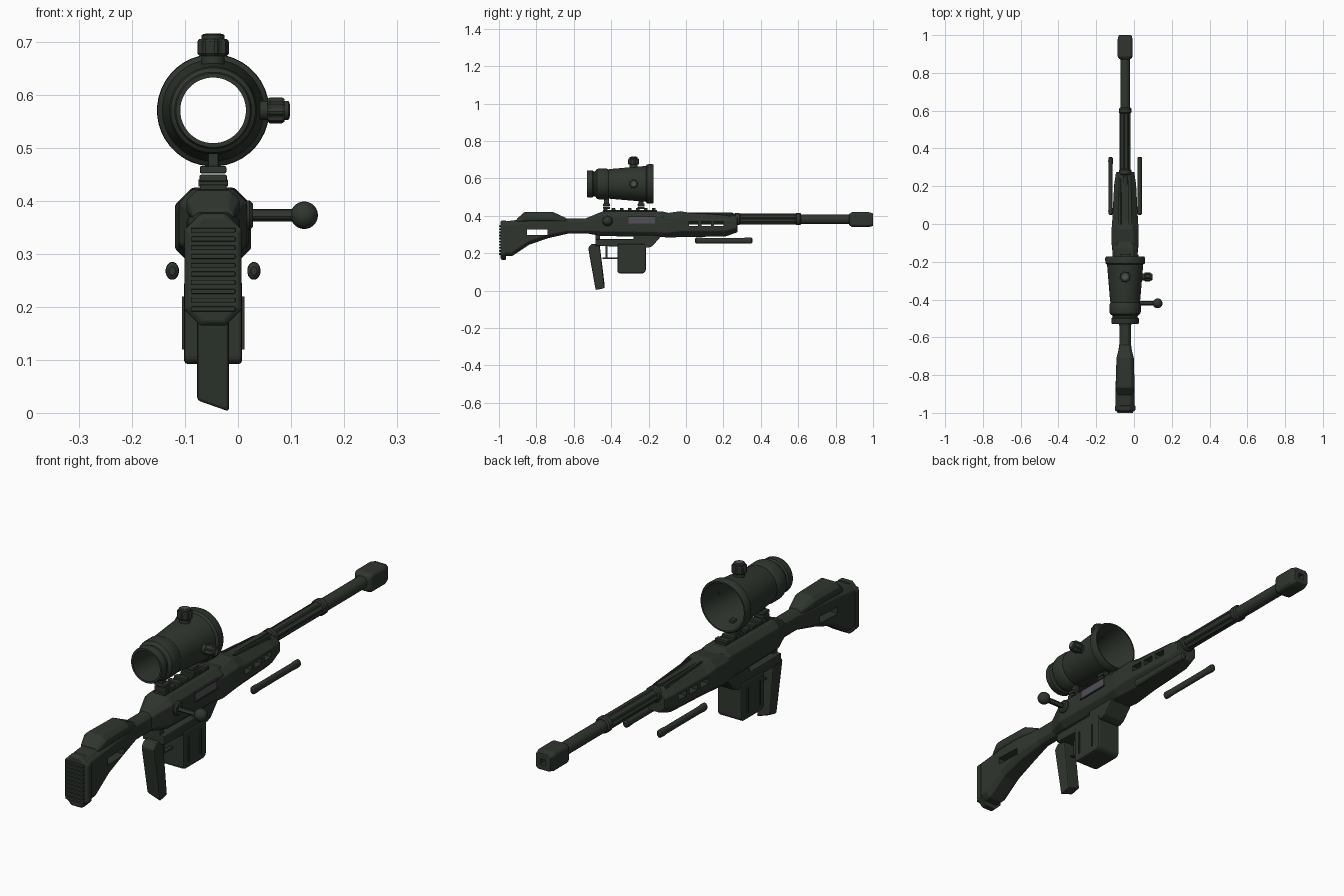
import bpy, bmesh, math
from mathutils import Vector

if "Cube" in bpy.data.objects:
    bpy.data.objects.remove(bpy.data.objects["Cube"])

CX = -0.047  # centre line of the body


def material(name, rgb, rough=0.6):
    m = bpy.data.materials.new(name)
    m.use_nodes = True
    m.diffuse_color = (*rgb, 1)
    bsdf = m.node_tree.nodes["Principled BSDF"]
    bsdf.inputs["Base Color"].default_value = (*rgb, 1)
    bsdf.inputs["Roughness"].default_value = rough
    return m


GREEN = material("dark green", (0.028, 0.037, 0.027))
GREY = material("steel grey", (0.085, 0.08, 0.095))


def finish(name, bm, mat=GREEN, bevel=0, smooth=False):
    bmesh.ops.recalc_face_normals(bm, faces=bm.faces)
    me = bpy.data.meshes.new(name)
    bm.to_mesh(me)
    bm.free()
    ob = bpy.data.objects.new(name, me)
    bpy.context.collection.objects.link(ob)
    me.materials.append(mat)
    if bevel:
        mod = ob.modifiers.new("bevel", "BEVEL")
        mod.width, mod.segments, mod.limit_method = bevel, 2, "ANGLE"
    if smooth:
        bpy.ops.object.select_all(action="DESELECT")
        ob.select_set(True)
        bpy.context.view_layer.objects.active = ob
        bpy.ops.object.shade_smooth_by_angle(angle=math.radians(35))
    return ob


def skin(bm, rings, closed=False):
    """Join rings of points with quads, capping the ends unless closed."""
    rings = [[bm.verts.new(p) for p in ring] for ring in rings]
    n = len(rings[0])
    pairs = list(zip(rings, rings[1:])) + ([(rings[-1], rings[0])] if closed else [])
    for a, b in pairs:
        for i in range(n):
            bm.faces.new((a[i], a[(i + 1) % n], b[(i + 1) % n], b[i]))
    if not closed:
        bm.faces.new(rings[0])
        bm.faces.new(rings[-1])


def loft(name, sections, bevel=0.004):
    """Chamfered sections along y: (y, half width, bottom, top, chamfer)."""
    bm = bmesh.new()
    rings = []
    for y, w, lo, hi, c in sections:
        half = [(w - c, lo), (w, lo + c), (w, hi - c), (w - c, hi)]
        ring = half + [(-x, z) for x, z in reversed(half)]
        rings.append([(CX + x, y, z) for x, z in ring])
    skin(bm, rings)
    return finish(name, bm, bevel=bevel)


def prism(name, outline, half, x=CX, mat=GREEN, bevel=0.004):
    """Side outline of (y, z) points given thickness across x."""
    bm = bmesh.new()
    skin(bm, [[(x + s * half, y, z) for y, z in outline] for s in (-1, 1)])
    return finish(name, bm, mat, bevel)


def lathe(name, profile, axis, origin, n=24, flute=0, closed=False, mat=GREEN):
    """Turn (radius, distance) points about an axis; flute sinks every other pair."""
    bm = bmesh.new()
    rings = []
    for r, t in profile:
        ring = []
        for i in range(n):
            a = math.tau * (i + 0.5) / n
            q = r * (1 - flute * (i % 4 > 1))
            u, v = q * math.cos(a), q * math.sin(a)
            p = {"X": (t, u, v), "Y": (u, t, v), "Z": (u, v, t)}[axis]
            ring.append(Vector(origin) + Vector(p))
        rings.append(ring)
    skin(bm, rings, closed)
    return finish(name, bm, mat, smooth=not flute)


def boxes(name, items, mat=GREEN, bevel=0):
    """One object of several boxes: (centre, size)."""
    bm = bmesh.new()
    for c, s in items:
        for v in bmesh.ops.create_cube(bm, size=1)["verts"]:
            v.co = Vector(c) + Vector(a * b for a, b in zip(v.co, s))
    return finish(name, bm, mat, bevel)


def cut(ob, items):
    cutter = boxes("cutter", items)
    cutter.hide_render = True
    mod = ob.modifiers.new("cut", "BOOLEAN")
    mod.object, mod.operation, mod.solver = cutter, "DIFFERENCE", "EXACT"
    bpy.context.view_layer.objects.active = ob
    for m in list(ob.modifiers):
        bpy.ops.object.modifier_apply(modifier=m.name)
    bpy.data.objects.remove(cutter)


# Shoulder stock with a through slot, cheek rest and ribbed pad
stock = loft("stock", [
    (-0.97, 0.05, 0.185, 0.37, 0.02), (-0.93, 0.05, 0.185, 0.375, 0.02),
    (-0.84, 0.05, 0.245, 0.385, 0.02), (-0.74, 0.046, 0.28, 0.39, 0.02),
    (-0.63, 0.03, 0.305, 0.385, 0.015), (-0.5, 0.03, 0.305, 0.385, 0.015)])
cut(stock, [((CX, -0.795, 0.313), (0.3, 0.11, 0.028))])
loft("cheek_rest", [
    (-0.905, 0.038, 0.36, 0.383, 0.008), (-0.865, 0.05, 0.36, 0.42, 0.018),
    (-0.71, 0.046, 0.36, 0.42, 0.018), (-0.64, 0.028, 0.36, 0.388, 0.01)])
loft("butt_pad", [
    (-0.992, 0.046, 0.172, 0.368, 0.028), (-0.985, 0.054, 0.165, 0.376, 0.03),
    (-0.962, 0.054, 0.165, 0.376, 0.03)], bevel=0.003)
boxes("pad_ribs", [((CX, -0.993, 0.196 + 0.0165 * i), (0.084, 0.014, 0.009))
                   for i in range(10)], bevel=0.002)

# Receiver, rail and ejection port
loft("receiver", [
    (-0.54, 0.03, 0.308, 0.385, 0.015), (-0.45, 0.064, 0.292, 0.422, 0.025),
    (-0.13, 0.066, 0.288, 0.424, 0.025), (-0.09, 0.06, 0.292, 0.415, 0.025)])
boxes("rail", [((CX, -0.3, 0.425), (0.05, 0.29, 0.012))]
      + [((CX, -0.43 + 0.043 * i, 0.434), (0.056, 0.02, 0.014)) for i in range(7)], bevel=0.002)
boxes("ejection_port", [((CX + 0.065, -0.237, 0.377), (0.008, 0.14, 0.034))], GREY)
boxes("port_frame", [((CX + 0.065, -0.237, z), (0.014, 0.15, 0.005)) for z in (0.358, 0.396)])

# Bolt handle
lathe("bolt_boss", [(0.028, 0), (0.028, 0.012), (0.022, 0.018)], "X", (0.01, -0.42, 0.373))
lathe("bolt_rod", [(0.012, 0), (0.012, 0.09)], "X", (0.02, -0.42, 0.373), 16, 0.3)
bm = bmesh.new()
bmesh.ops.create_uvsphere(bm, u_segments=20, v_segments=12, radius=0.026)
bmesh.ops.translate(bm, verts=bm.verts, vec=(0.125, -0.42, 0.373))
finish("bolt_knob", bm, smooth=True)

# Lower housing, magazine, trigger and grip
prism("lower_housing", [(-0.485, 0.276), (-0.485, 0.24), (-0.2, 0.23), (-0.18, 0.238),
                        (-0.13, 0.295), (-0.28, 0.295), (-0.28, 0.276)], 0.05)
boxes("housing_link", [((CX, -0.472, 0.285), (0.06, 0.026, 0.03))])
prism("magazine", [(-0.367, 0.25), (-0.367, 0.1), (-0.355, 0.092), (-0.228, 0.092),
                   (-0.215, 0.104), (-0.215, 0.25)], 0.055, bevel=0.008)
boxes("magazine_ribs", [((CX + s * 0.055, y, 0.17), (0.008, 0.006, 0.1))
                        for s in (-1, 1) for y in (-0.335, -0.255)])
boxes("trigger", [((CX, -0.405, 0.174), (0.016, 0.085, 0.008)),
                  ((CX, -0.425, 0.21), (0.012, 0.012, 0.075))], bevel=0.002)
grip = prism("grip", [(-0.523, 0.228), (-0.505, 0.25), (-0.462, 0.25), (-0.435, 0.022),
                      (-0.483, 0.012)], 0.03, bevel=0.006)
for v in grip.data.vertices:
    if v.co.z < 0.1:
        v.co.z -= (v.co.x - CX) * 0.35

# Handguard with side vents and top grooves
guard = loft("handguard", [
    (-0.16, 0.066, 0.288, 0.41, 0.025), (-0.1, 0.072, 0.285, 0.415, 0.025),
    (-0.03, 0.072, 0.286, 0.425, 0.032), (0.02, 0.068, 0.287, 0.416, 0.032),
    (0.21, 0.058, 0.29, 0.408, 0.03), (0.275, 0.048, 0.312, 0.4, 0.026)])
cut(guard, [((CX, y, 0.357), (0.3, 0.05, 0.024)) for y in (0.04, 0.108, 0.176)]
    + [((CX + s * 0.026, 0.12, 0.42), (0.012, 0.24, 0.045)) for s in (-1, 1)])
boxes("guard_spine", [((CX, 0.1, 0.41), (0.022, 0.3, 0.014))], bevel=0.003)

# Fluted barrel, collars and muzzle brake
lathe("fluted_barrel", [(0.029, -0.1), (0.029, 0.6)], "Y", (CX, 0, 0.383), 32, 0.13)
lathe("front_barrel", [(0.026, 0.59), (0.026, 0.89)], "Y", (CX, 0, 0.381))
for y in (0.275, 0.6):
    lathe("barrel_collar", [(0.027, y - 0.016), (0.033, y - 0.01), (0.033, y + 0.01),
                            (0.027, y + 0.016)], "Y", (CX, 0, 0.383))
brake = loft("muzzle_brake", [
    (0.872, 0.03, 0.35, 0.41, 0.01), (0.888, 0.04, 0.34, 0.42, 0.01),
    (0.975, 0.04, 0.34, 0.42, 0.01), (1.0, 0.034, 0.346, 0.414, 0.01)])
cut(brake, [((CX, 1, 0.38), (0.022, 0.1, 0.022))])

# Folded support legs
for side in (-1, 1):
    leg = lathe("support_leg", [(0.008, 0.048), (0.016, 0.054), (0.017, 0.07), (0.015, 0.09),
                                (0.015, 0.31), (0.017, 0.33), (0.016, 0.35), (0.008, 0.356)],
                "Y", (0, 0, 0), 16)
    leg.scale.x = 0.75
    leg.location = (CX + side * 0.077, 0, 0.268)

# Open sight tube, flaring toward the muzzle
lathe("scope_tube", [
    (0.062, -0.53), (0.07, -0.53), (0.073, -0.524), (0.073, -0.5), (0.067, -0.494),
    (0.067, -0.486), (0.08, -0.476), (0.083, -0.465), (0.083, -0.425), (0.078, -0.415),
    (0.08, -0.405), (0.096, -0.215), (0.105, -0.208), (0.106, -0.18), (0.102, -0.173),
    (0.096, -0.173), (0.09, -0.2), (0.062, -0.42)], "Y", (CX, 0, 0.571), 40, closed=True)

# Adjustment knobs on the top and side
for axis, at in (("Z", (CX, -0.28, 0.571)), ("X", (CX, -0.28, 0.571))):
    s = 1 if axis == "Z" else 0.82
    lathe("knob_base", [(0.022 * s, 0.08), (0.022 * s, 0.108)], axis, at)
    lathe("knob_grip", [(0.026 * s, 0.103), (0.03 * s, 0.107), (0.03 * s, 0.13),
                        (0.026 * s, 0.135)], axis, at, 32, 0.12)
    lathe("knob_cap", [(0.022 * s, 0.13), (0.022 * s, 0.142), (0.018 * s, 0.144)], axis, at)
    lathe("knob_screw", [(0.015 * s, 0.143), (0.015 * s, 0.1455)], axis, at, 16, mat=GREY)

# Sight mounts
for y in (-0.425, -0.24):
    boxes("scope_mount", [((CX, y, 0.443), (0.052, 0.036, 0.013)),
                          ((CX, y, 0.459), (0.05, 0.036, 0.014)),
                          ((CX, y, 0.476), (0.02, 0.026, 0.04))], bevel=0.003)
